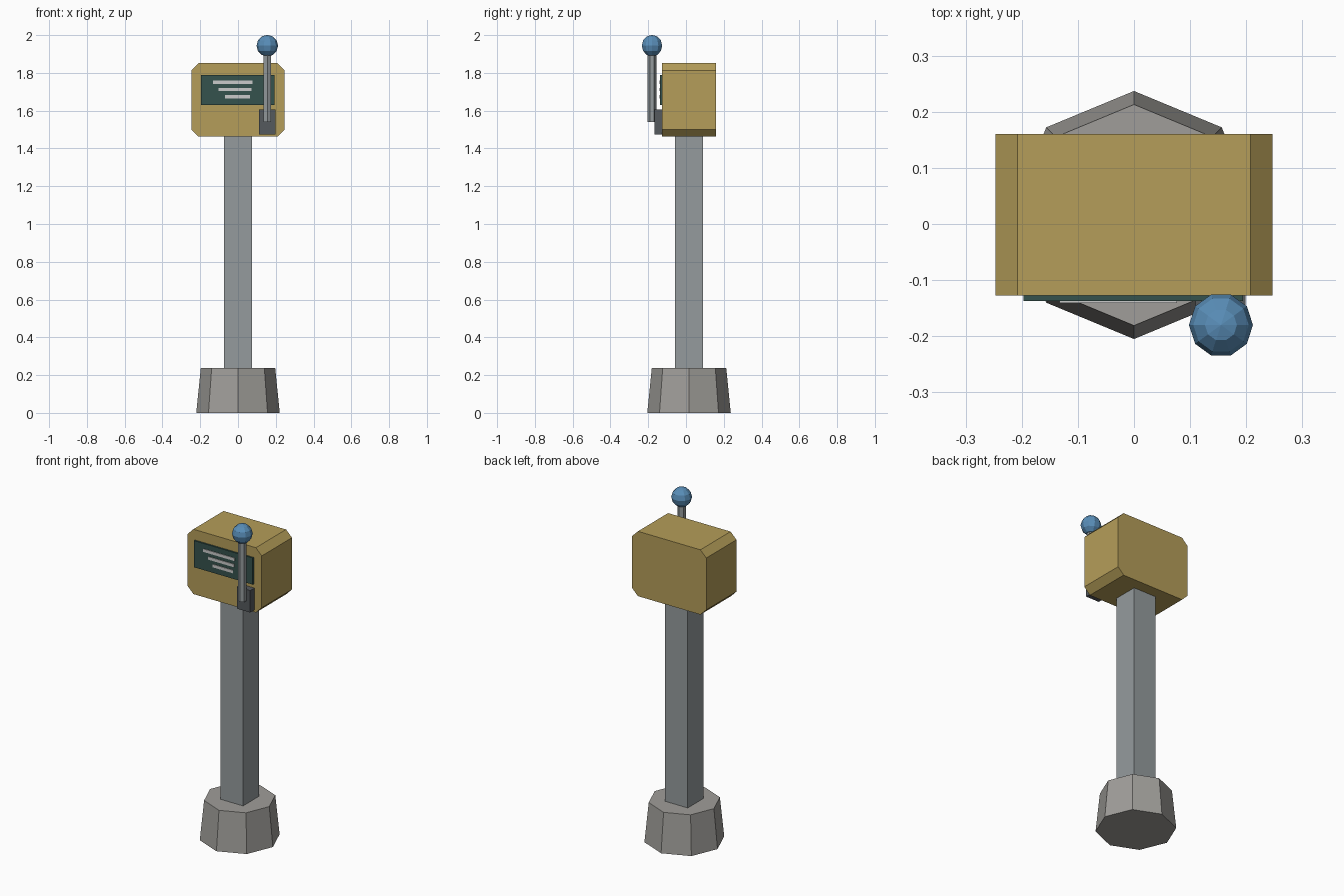
import bpy
from math import sin, cos, pi, radians, sqrt

if "Cube" in bpy.data.objects:
    bpy.data.objects.remove(bpy.data.objects["Cube"])


def material(name, rgb):
    m = bpy.data.materials.new(name)
    m.diffuse_color = (*rgb, 1)
    m.use_nodes = True
    m.node_tree.nodes["Principled BSDF"].inputs["Base Color"].default_value = m.diffuse_color
    return m


GOLD = material("mustard_paint", (0.46, 0.34, 0.10))
TEAL = material("dark_teal", (0.035, 0.085, 0.075))
BLUE = material("blue_plastic", (0.10, 0.27, 0.48))
DARK = material("dark_metal", (0.09, 0.10, 0.11))
POST = material("post_metal", (0.30, 0.33, 0.34))
STONE = material("base_concrete", (0.35, 0.34, 0.32))
PALE = material("pale_stripe", (0.6, 0.6, 0.58))


def make(name, verts, faces, mat):
    me = bpy.data.meshes.new(name)
    me.from_pydata(verts, [], faces)
    me.materials.append(mat)
    ob = bpy.data.objects.new(name, me)
    bpy.context.collection.objects.link(ob)
    return ob


def turned(name, rings, sides, start, centre, mat):
    """Capped stack of (radius, z) rings around a vertical axis."""
    cx, cy = centre
    verts = [(cx + r * cos(start + 2 * pi * i / sides),
              cy + r * sin(start + 2 * pi * i / sides), z)
             for r, z in rings for i in range(sides)]
    faces = [(k * sides + i, k * sides + (i + 1) % sides,
              (k + 1) * sides + (i + 1) % sides, (k + 1) * sides + i)
             for k in range(len(rings) - 1) for i in range(sides)]
    last = (len(rings) - 1) * sides
    faces += [tuple(reversed(range(sides))), tuple(range(last, last + sides))]
    return make(name, verts, faces, mat)


def slab(name, profile, y0, y1, mat):
    """Anticlockwise (x, z) profile extruded from front y0 to back y1."""
    n = len(profile)
    verts = [(x, y, z) for y in (y0, y1) for x, z in profile]
    faces = [tuple(range(n)), tuple(reversed(range(n, 2 * n)))]
    faces += [(i, i + n, (i + 1) % n + n, (i + 1) % n) for i in range(n)]
    return make(name, verts, faces, mat)


def rect(x0, x1, z0, z1):
    return [(x0, z0), (x1, z0), (x1, z1), (x0, z1)]


# Octagonal foot and square post
AXIS = (0, 0.016)
turned("base", [(0.221, 0), (0.197, 0.237)], 8, 0, AXIS, STONE)
turned("post", [(0.075 * sqrt(2), 0.2), (0.075 * sqrt(2), 1.47)], 4, pi / 4, AXIS, POST)

# Head box with chamfered corners
w, c, z0, z1 = 0.247, 0.039, 1.462, 1.852
slab("head", [(-w + c, z0), (w - c, z0), (w, z0 + c), (w, z1 - c),
              (w - c, z1), (-w + c, z1), (-w, z1 - c), (-w, z0 + c)],
     -0.127, 0.16, GOLD)

# Front panel with three pale stripes
slab("panel", rect(-0.197, 0.194, 1.63, 1.79), -0.137, -0.12, TEAL)
for i, (x0, x1) in enumerate([(-0.133, 0.077), (-0.102, 0.071), (-0.07, 0.064)]):
    z = 1.75 - 0.038 * i
    slab(f"stripe_{i + 1}", rect(x0, x1, z - 0.009, z + 0.009), -0.141, -0.13, PALE)

# Lever bracket, hexagonal rod and faceted knob
LEVER = (0.155, -0.18)
slab("lever_bracket", rect(0.11, 0.199, 1.475, 1.607), -0.168, -0.12, DARK)
turned("lever_rod", [(0.023, 1.54), (0.023, 1.91)], 6, pi / 2, LEVER, POST)
R, RINGS = 0.057, 6
turned("lever_knob", [(max(R * sin(pi * k / RINGS), 0.0005), 1.944 - R * cos(pi * k / RINGS))
                      for k in range(RINGS + 1)], 10, 0, LEVER, BLUE)
